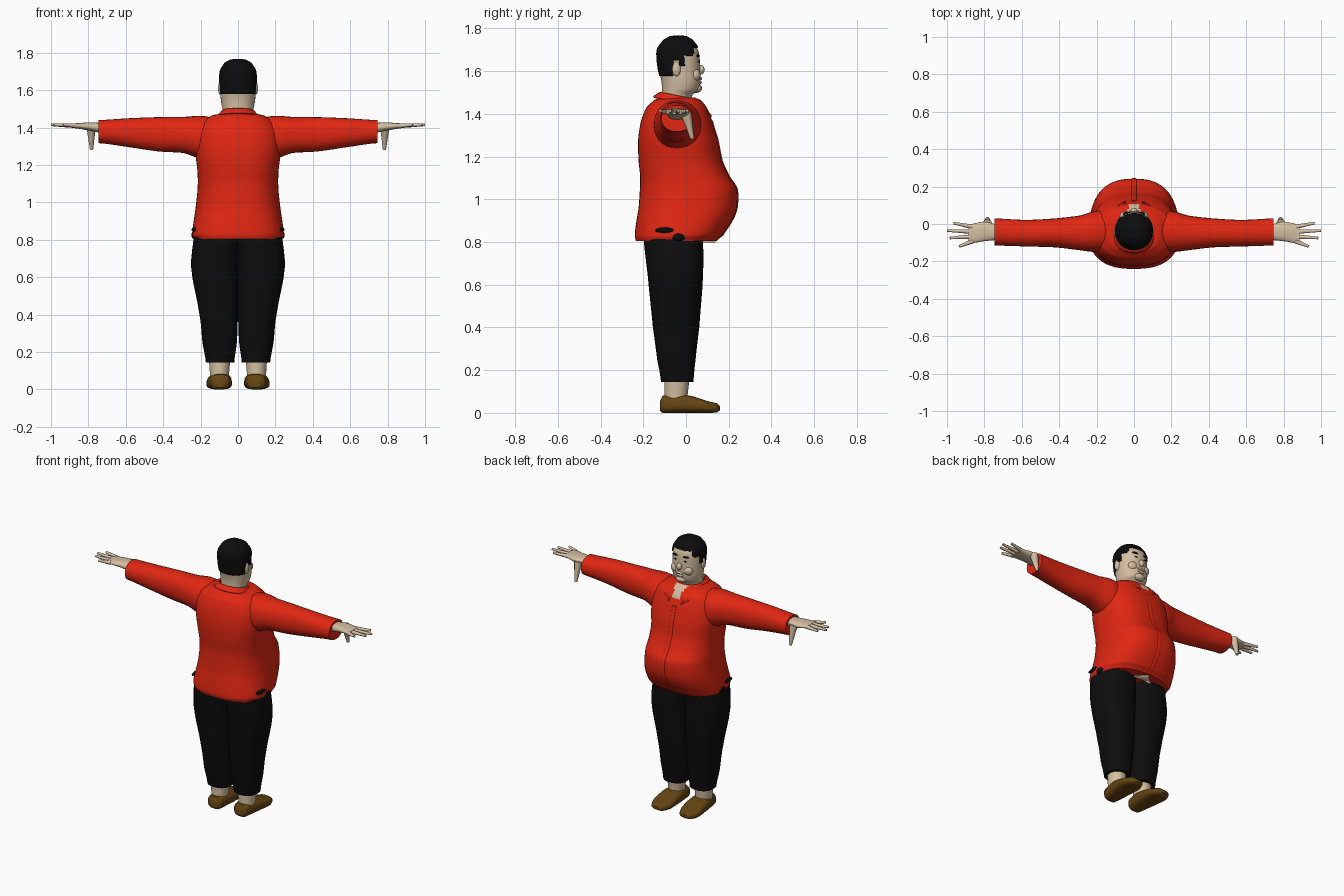
import bpy, bmesh
from math import sin, cos, pi, radians
from mathutils import Vector, Matrix

if "Cube" in bpy.data.objects:
    bpy.data.objects.remove(bpy.data.objects["Cube"])


def material(name, rgb):
    m = bpy.data.materials.new(name)
    m.use_nodes = True
    m.diffuse_color = (*rgb, 1)
    m.node_tree.nodes["Principled BSDF"].inputs["Base Color"].default_value = (*rgb, 1)
    return m


RED = material("red shirt", (0.75, 0.02, 0.006))
SKIN = material("skin", (0.66, 0.52, 0.36))
BLACK = material("black", (0.004, 0.004, 0.004))
BROWN = material("brown shoe", (0.13, 0.06, 0.006))
SIDES = (("left", 1), ("right", -1))


def finish(name, bm, *mats):
    bmesh.ops.recalc_face_normals(bm, faces=bm.faces)
    me = bpy.data.meshes.new(name)
    bm.to_mesh(me)
    bm.free()
    for m in mats:
        me.materials.append(m)
    me.shade_smooth()
    me.set_sharp_from_angle(angle=radians(50))
    ob = bpy.data.objects.new(name, me)
    bpy.context.collection.objects.link(ob)
    return ob


def sample(rings, steps):
    """Smooth interpolation between the key rings."""
    out = []
    for i in range(len(rings) - 1):
        a, b = rings[max(i - 1, 0)], rings[i]
        c, d = rings[i + 1], rings[min(i + 2, len(rings) - 1)]
        for k in range(steps):
            t = k / steps
            out.append([b[j] + (c[j] - b[j]) * t if j == 0 else
                        b[j] + t / 2 * (c[j] - a[j] + t * (2 * a[j] - 5 * b[j] + 4 * c[j] - d[j]
                                        + t * (3 * (b[j] - c[j]) + d[j] - a[j])))
                        for j in range(5)])
    return out + [list(rings[-1])]


def loft(name, rings, *mats, axis="z", side=1, power=2.4, steps=4, seg=28,
         cap=True, keep=None, paint=None):
    """Rings are (position, min a, max a, min b, max b) along an axis."""
    bm = bmesh.new()
    loops = []
    for t, a0, a1, b0, b1 in sample(rings, steps):
        loop = []
        for k in range(seg):
            c, s = cos(2 * pi * k / seg), sin(2 * pi * k / seg)
            u = abs(c) ** (2 / power) * (1 if c > 0 else -1)
            v = abs(s) ** (2 / power) * (1 if s > 0 else -1)
            a, b = (a0 + a1 + (a1 - a0) * u) / 2, (b0 + b1 + (b1 - b0) * v) / 2
            x, y, z = {"x": (t, a, b), "y": (a, t, b), "z": (a, b, t)}[axis]
            loop.append(bm.verts.new((x * side, y, z)))
        loops.append(loop)
    for p, q in zip(loops, loops[1:]):
        for k in range(seg):
            n = (k + 1) % seg
            bm.faces.new((p[k], p[n], q[n], q[k]))
    if cap:
        bm.faces.new(loops[0])
        bm.faces.new(loops[-1])
    if keep:
        drop = [f for f in bm.faces if not keep(f.calc_center_median())]
        bmesh.ops.delete(bm, geom=drop, context="FACES")
    if paint:
        for f in bm.faces:
            f.material_index = int(paint(f.calc_center_median()))
    return finish(name, bm, *mats)


def blob(name, mat, loc, size):
    bm = bmesh.new()
    bmesh.ops.create_uvsphere(bm, u_segments=16, v_segments=10, radius=1,
                              matrix=Matrix.Translation(loc) @ Matrix.Diagonal((*size, 1)))
    return finish(name, bm, mat)


def finger(name, p, q, r1, r2):
    p, q = Vector(p), Vector(q)
    turn = (q - p).to_track_quat("Z", "Y").to_matrix().to_4x4()
    bm = bmesh.new()
    bmesh.ops.create_cone(bm, cap_ends=True, segments=10, radius1=r1, radius2=r2,
                          depth=(q - p).length, matrix=Matrix.Translation((p + q) / 2) @ turn)
    return finish(name, bm, SKIN)


def plate(name, mat, points):
    bm = bmesh.new()
    bm.faces.new([bm.verts.new(p) for p in points])
    ob = finish(name, bm, mat)
    ob.modifiers.new("thickness", "SOLIDIFY").thickness = 0.006
    return ob


# Shirt body with an open V neck
shirt = [(0.805, -.235, .235, -.235, .14), (0.83, -.245, .245, -.24, .17),
         (0.9, -.237, .237, -.232, .215), (0.96, -.228, .228, -.222, .238),
         (1.05, -.218, .218, -.216, .238), (1.11, -.215, .215, -.215, .2),
         (1.18, -.218, .218, -.222, .168), (1.28, -.23, .23, -.224, .148),
         (1.37, -.225, .225, -.21, .122), (1.43, -.195, .195, -.185, .098),
         (1.465, -.14, .14, -.15, .07), (1.478, -.085, .085, -.12, .04)]
loft("shirt_body", shirt, RED, SKIN, seg=72, steps=6, power=2.5,
     paint=lambda c: c.y > 0 and abs(c.x) < (c.z - 1.38) * 0.45)
loft("shirt_placket", [(z, -.014, .014, y - .03, y + .004)
                       for z, _, _, _, y in shirt[:-3]], RED, power=5, steps=5)
plate("bare_belly", SKIN, [(-.07, .07, .803), (.07, .07, .803), (0, .138, .803)])

# Collar: sloped band, open at the front, with two points
collar = loft("collar_band", [(1.455, -.112, .112, -.155, .075), (1.485, -.09, .09, -.125, .05)],
              RED, cap=False, seg=40, keep=lambda c: c.y < .03 or abs(c.x) > .03)
for v in collar.data.vertices:
    v.co.z -= 0.2 * (v.co.y + .03)
collar.modifiers.new("thickness", "SOLIDIFY").thickness = 0.008
for label, s in SIDES:
    plate(label + "_collar_point", RED, [(s * .025, .068, 1.462), (s * .095, .045, 1.458),
                                         (s * .085, .1, 1.415), (s * .045, .122, 1.39)])

# Head and neck
head = [(1.43, -.075, .075, -.11, .02), (1.49, -.079, .079, -.113, .03),
        (1.512, -.086, .086, -.112, .058), (1.55, -.092, .092, -.115, .068),
        (1.6, -.094, .094, -.125, .067), (1.66, -.095, .095, -.132, .064),
        (1.7, -.09, .09, -.128, .056), (1.74, -.066, .066, -.1, .028),
        (1.757, -.035, .035, -.07, .0), (1.761, -.008, .008, -.04, -.025)]
loft("head", head, SKIN, power=2.2, seg=40)


# Hair shell with stepped hairline and sideburns
def hairline(c):
    if c.y < -.06:
        return c.z > 1.58
    if c.y < -.03:
        return c.z > 1.65
    if c.y < -.008:
        return c.z > 1.625
    return c.z > (1.675 if c.y < .035 else 1.712)


hair = loft("hair", [(z + .007, a - .006, b + .006, c - .007, d + .005)
                     for z, a, b, c, d in head[3:]],
            BLACK, power=2.2, seg=56, steps=7, keep=hairline)
hair.modifiers.new("thickness", "SOLIDIFY").thickness = 0.008

# Face
blob("nose", SKIN, (0, .07, 1.607), (.018, .017, .022))
blob("lower_lip", SKIN, (0, .064, 1.548), (.026, .01, .008))
blob("upper_lip", SKIN, (0, .066, 1.566), (.03, .01, .008))
blob("chin", SKIN, (0, .045, 1.52), (.04, .03, .022))
for label, s in SIDES:
    blob(label + "_ear", SKIN, (s * .095, -.045, 1.61), (.012, .02, .034))
    blob(label + "_cheek", SKIN, (s * .045, .042, 1.582), (.032, .026, .03))
    blob(label + "_eyebrow", BLACK, (s * .037, .055, 1.672), (.023, .01, .006))
    blob(label + "_eye", BLACK, (s * .034, .06, 1.645), (.012, .004, .004))

    # Sleeve
    loft(label + "_sleeve",
         [(.1, -.14, .06, 1.25, 1.45), (.2, -.15, .07, 1.235, 1.463),
          (.29, -.14, .045, 1.264, 1.457), (.42, -.125, .03, 1.272, 1.456),
          (.58, -.12, .022, 1.295, 1.45), (.745, -.115, .03, 1.317, 1.44)],
         RED, axis="x", side=s, power=2.2)

    # Hand
    loft(label + "_palm",
         [(.72, -.085, -.005, 1.37, 1.425), (.8, -.092, .012, 1.385, 1.427),
          (.885, -.105, -.003, 1.398, 1.422)], SKIN, axis="x", side=s)
    tips = (("index", .965, .005), ("middle", 1, -.035), ("ring", .985, -.075), ("little", .935, -.12))
    for i, (kind, x, y) in enumerate(tips):
        finger(f"{label}_{kind}_finger", (s * .865, -.015 - .026 * i, 1.41),
               (s * x, y, 1.415), .013, .007)
    finger(label + "_thumb", (s * .785, 0, 1.405), (s * .783, .03, 1.283), .026, .009)

    # Trouser leg, and the hip showing through the shirt side
    loft(label + "_trouser_leg",
         [(.145, .02, .172, -.117, .035), (.25, .006, .19, -.135, .045),
          (.4, 0, .206, -.155, .062), (.65, -.005, .25, -.18, .08),
          (.84, -.01, .235, -.2, .08)], BLACK, side=s)
    blob(label + "_hip_patch", BLACK, (s * .234, -.095, .855), (.014, .05, .013))
    blob(label + "_hip_patch_hem", BLACK, (s * .234, -.035, .825), (.016, .035, .02))

    # Ankle and shoe
    loft(label + "_ankle", [(.05, .05, .148, -.1, .005), (.16, .042, .155, -.1, .015)],
         SKIN, side=s, power=2)
    loft(label + "_shoe",
         [(-.122, .065, .125, .01, .055), (-.11, .048, .142, 0, .08),
          (-.04, .037, .157, 0, .086), (.03, .033, .166, 0, .078),
          (.1, .035, .168, 0, .056), (.145, .055, .15, .002, .045),
          (.16, .08, .125, .012, .032)], BROWN, axis="y", side=s, power=2.8)
